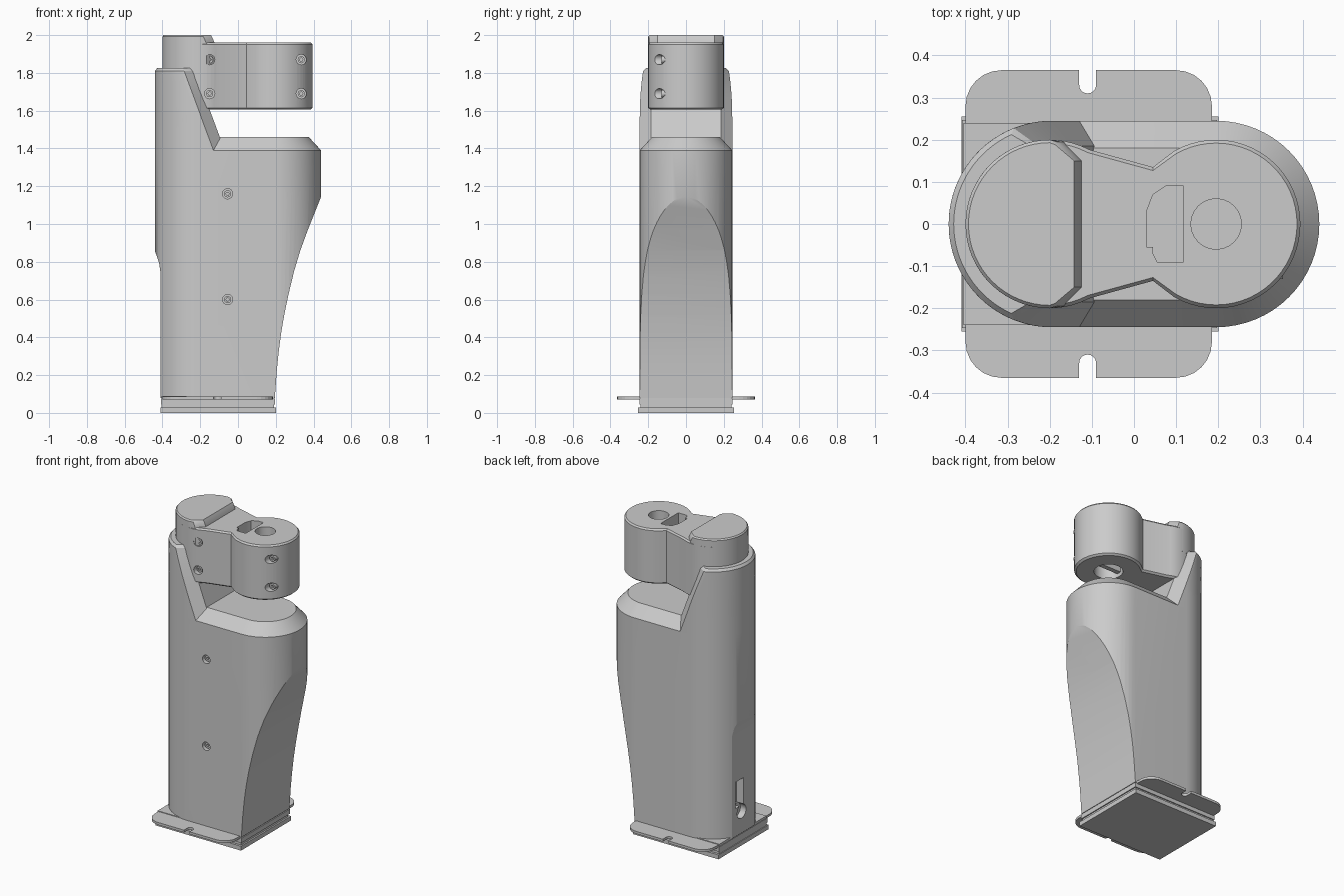
import bpy, bmesh, math
from math import sin, cos, pi, acos, sqrt

if "Cube" in bpy.data.objects:
    bpy.data.objects.remove(bpy.data.objects["Cube"])

grey = bpy.data.materials.new("light_grey")
grey.diffuse_color = (0.6, 0.6, 0.6, 1)
grey.use_nodes = True
grey.node_tree.nodes["Principled BSDF"].inputs["Base Color"].default_value = grey.diffuse_color


def loft(name, rings):
    """Skin a stack of equal-length rings and cap both ends."""
    bm = bmesh.new()
    rows = [[bm.verts.new(p) for p in ring] for ring in rings]
    n = len(rows[0])
    for a, b in zip(rows, rows[1:]):
        for i in range(n):
            j = (i + 1) % n
            bm.faces.new((a[i], a[j], b[j], b[i]))
    bm.faces.new(rows[0][::-1])
    bm.faces.new(rows[-1])
    bmesh.ops.recalc_face_normals(bm, faces=bm.faces)
    me = bpy.data.meshes.new(name)
    bm.to_mesh(me)
    bm.free()
    me.materials.append(grey)
    ob = bpy.data.objects.new(name, me)
    bpy.context.collection.objects.link(ob)
    return ob


def at_z(pts, z):
    return [(x, y, z) for x, y in pts]


def side_prism(name, pts, y0, y1):
    return loft(name, [[(x, y, z) for x, z in pts] for y in (y0, y1)])


def rect(x0, x1, y0, y1):
    return [(x0, y0), (x1, y0), (x1, y1), (x0, y1)]


def arc(cx, cy, r, a0, a1, n):
    return [(cx + r * cos(a0 + (a1 - a0) * i / n), cy + r * sin(a0 + (a1 - a0) * i / n))
            for i in range(n + 1)]


def circle(cx, cy, r, n=24):
    return arc(cx, cy, r, 0, 2 * pi, n)[:-1]


def activate(ob):
    bpy.ops.object.select_all(action='DESELECT')
    ob.select_set(True)
    bpy.context.view_layer.objects.active = ob


def cut(target, cutter):
    m = target.modifiers.new("cut", 'BOOLEAN')
    m.operation, m.solver, m.object = 'DIFFERENCE', 'EXACT', cutter
    activate(target)
    bpy.ops.object.modifier_apply(modifier=m.name)
    bpy.data.objects.remove(cutter)


def smooth(ob):
    activate(ob)
    bpy.ops.object.shade_smooth_by_angle(angle=math.radians(25))


def screw_hole(target, x, z, y):
    """Round hole in the front with a recessed screw head."""
    cut(target, side_prism("hole_cutter", circle(x, z, 0.027), y - 0.12, y + 0.05))
    head = side_prism("screw_head", circle(x, z, 0.019, 16), y + 0.015, y + 0.055)
    cut(head, side_prism("socket_cutter", circle(x, z, 0.009, 6), y - 0.05, y + 0.035))
    smooth(head)


CX, R = 0.195, 0.245


def stadium(d=0.0):
    return arc(CX, 0, R - d, -pi / 2, pi / 2, 32) + arc(-CX, 0, R - d, pi / 2, 1.5 * pi, 32)


# main body: stadium column with chamfered top
body = loft("body", [at_z(stadium(), 0.08), at_z(stadium(), 1.39), at_z(stadium(0.065), 1.46)])
# curved relief on the right end
cut(body, side_prism("right_cutter", [
    (0.195, -0.1), (0.195, 0.08), (0.205, 0.22), (0.215, 0.32), (0.228, 0.42), (0.245, 0.52),
    (0.268, 0.63), (0.297, 0.75), (0.33, 0.86), (0.37, 0.97), (0.41, 1.07), (0.44, 1.145),
    (0.462, 1.2), (0.6, 1.2), (0.6, -0.1)], -0.4, 0.4))
# flat connector panel on the left end
cut(body, side_prism("left_cutter", [
    (-0.6, -0.1), (-0.41, -0.1), (-0.41, 0.74), (-0.417, 0.79), (-0.43, 0.83),
    (-0.445, 0.87), (-0.6, 0.87)], -0.4, 0.4))
cut(body, loft("slot_cutter", [at_z(rect(-0.5, -0.36, 0.0, 0.08), z) for z in (0.26, 0.43)]))
cut(body, loft("port_cutter", [[(x, y, z) for y, z in circle(0.02, 0.22, 0.045)]
                               for x in (-0.5, -0.37)]))
for z in (0.6, 1.16):
    screw_hole(body, -0.055, z, -R)
smooth(body)


# rear tower with slanted, chamfered inner face
def tower_ring(z, d=0.0):
    xo = -0.13 - (z - 1.39) * 0.16 / 0.43
    r = R - d
    a = pi / 2 if xo > -CX else acos((xo + CX) / r)
    pts = arc(-CX, 0, r, a, 2 * pi - a, 32)
    y = pts[0][1]
    pts = [(max(xo, -CX) if xo > -CX else xo + 0.001, y)] + pts
    pts += [(pts[0][0], -y), (xo + 0.06 - d, -0.185), (xo + 0.06 - d, 0.185)]
    return at_z(pts, z)


tower = loft("tower", [tower_ring(1.39 + 0.42 * i / 8) for i in range(9)] + [tower_ring(1.825, 0.012)])
smooth(tower)

# base block with a stepped foot
foot = loft("base_foot", [at_z(rect(-0.41, 0.2, -0.255, 0.255), z) for z in (0, 0.028)])
base = loft("base_block", [at_z(rect(-0.405, 0.19, -0.24, 0.24), z) for z in (0.02, 0.09)])
# thin lip around the foot of the body
lip = loft("base_lip", [at_z(rect(-0.408, 0.197, -0.247, 0.247), z) for z in (0.045, 0.075)])

# mounting flange with rounded corners and notches
fl = []
c = 0.085
for cx, cy, a in ((0.1, 0.28, 0), (-0.315, 0.28, pi / 2), (-0.315, -0.28, pi), (0.1, -0.28, 1.5 * pi)):
    fl += arc(cx, cy, c, a, a + pi / 2, 6)
flange = loft("mounting_flange", [at_z(fl, z) for z in (0.07, 0.086)])
for s in (-1, 1):
    notch = [(-0.13, s * 0.5)] + arc(-0.11, s * 0.33, 0.02, pi, pi + s * pi, 10) + [(-0.09, s * 0.5)]
    cut(flange, loft("notch_cutter", [at_z(notch, z) for z in (0, 0.2)]))


# swinging arm: two round lobes joined by a waist
def arm_ring(z, d=0.0):
    r = 0.2 - d
    a, b = math.radians(62), math.radians(120)
    pts = arc(CX, 0, r, -b, b, 40) + [(0.045, 0.135 - d)]
    pts += arc(-CX - 0.005, 0, r, a, 2 * pi - a, 40) + [(0.045, -0.135 + d)]
    return at_z(pts, z)


arm = loft("arm", [arm_ring(1.605, 0.012), arm_ring(1.615), arm_ring(1.95), arm_ring(1.96, 0.008)])
# axle recesses above and below, and the slot on top
cut(arm, loft("axle_top_cutter", [at_z(circle(CX, 0, 0.06), z) for z in (1.9, 2.1)]))
cut(arm, loft("axle_bottom_cutter", [at_z(circle(CX, 0, 0.085), z) for z in (1.5, 1.68)]))
slot = [(0.045, -0.07), (0.055, -0.09), (0.118, -0.09), (0.118, 0.09), (0.075, 0.09),
        (0.045, 0.07), (0.03, 0.03), (0.03, -0.055), (0.045, -0.055)]
cut(arm, loft("top_slot_cutter", [at_z(slot, z) for z in (1.88, 2.1)]))
for x, y in ((-0.15, -0.194), (0.335, -0.145)):
    for z in (1.69, 1.87):
        screw_hole(arm, x, z, y)
smooth(arm)


# axle bar seen inside the lower recess
axle = loft("axle_bar", [at_z(rect(0.115, 0.275, -0.015, 0.015), z) for z in (1.625, 1.69)])


# raised cap on the rear lobe with a bevelled front
def cap_ring(z, r, dx):
    pts = arc(-0.2, 0, r, pi / 2, 1.5 * pi, 32)
    pts += [(-0.185 + dx, -r + 0.005), (-0.14 + dx, -0.15), (-0.14 + dx, 0.15), (-0.185 + dx, r - 0.005)]
    return at_z(pts, z)


cap = loft("rear_cap", [cap_ring(1.8, 0.2, 0.018), cap_ring(1.955, 0.2, 0.018),
                        cap_ring(1.992, 0.2, 0.002), cap_ring(2.0, 0.193, -0.002)])
smooth(cap)
